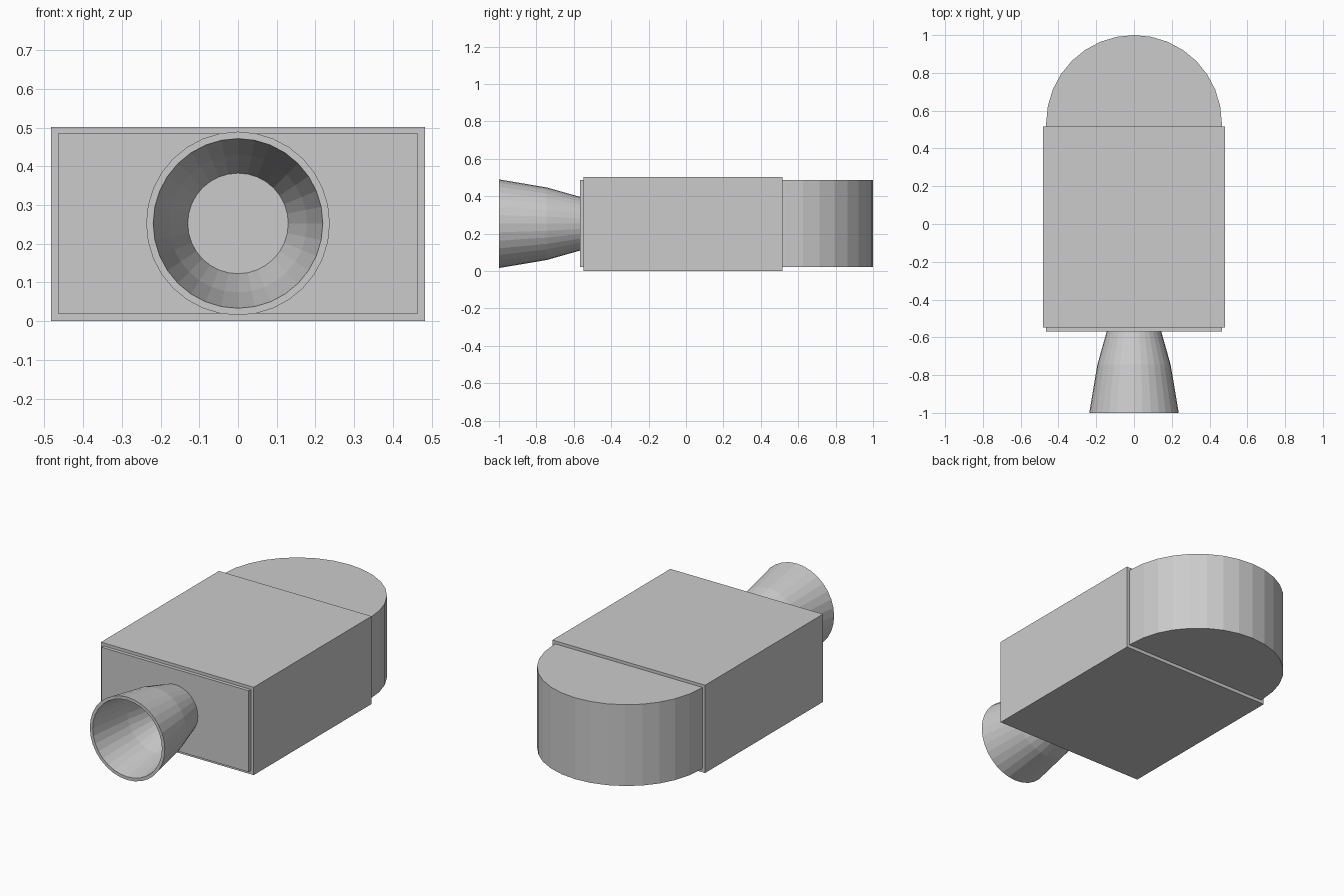
import bpy, bmesh, math

if "Cube" in bpy.data.objects:
    bpy.data.objects.remove(bpy.data.objects["Cube"])

ZC = 0.2525


def new_object(name, bm):
    bmesh.ops.recalc_face_normals(bm, faces=bm.faces)
    mesh = bpy.data.meshes.new(name)
    bm.to_mesh(mesh)
    bm.free()
    obj = bpy.data.objects.new(name, mesh)
    bpy.context.collection.objects.link(obj)
    return obj


def prism(name, outline, z0, z1):
    """Extrude an xy outline from z0 up to z1."""
    bm = bmesh.new()
    face = bm.faces.new([bm.verts.new((x, y, z0)) for x, y in outline])
    ext = bmesh.ops.extrude_face_region(bm, geom=[face])
    top = [v for v in ext["geom"] if isinstance(v, bmesh.types.BMVert)]
    bmesh.ops.translate(bm, verts=top, vec=(0, 0, z1 - z0))
    return new_object(name, bm)


def lathe_y(name, profile, sides):
    """Revolve a closed (radius, y) profile around the horizontal axis."""
    bm = bmesh.new()
    rings = []
    for r, y in profile:
        angles = [2 * math.pi * i / sides for i in range(sides)]
        rings.append([bm.verts.new((r * math.sin(a), y, ZC + r * math.cos(a)))
                      for a in angles])
    for a, b in zip(rings, rings[1:] + rings[:1]):
        for i in range(sides):
            j = (i + 1) % sides
            bm.faces.new((a[i], a[j], b[j], b[i]))
    return new_object(name, bm)


# Inner body: flat front, half-round back
R = 0.465
arc = [(R * math.cos(math.pi * i / 16), 1 - R + R * math.sin(math.pi * i / 16))
       for i in range(17)]
prism("inner_body", [(-R, -0.568), (R, -0.568)] + arc, 0.02, 0.485)

# Outer box sleeve around the middle
W = 0.483
prism("outer_sleeve", [(-W, -0.548), (W, -0.548), (W, 0.517), (-W, 0.517)], 0, 0.502)

# Flared hollow nozzle at the front
lathe_y("nozzle", [(0.143, -0.565), (0.194, -0.745), (0.237, -1.0),
                   (0.219, -1.0), (0.178, -0.745), (0.129, -0.565)], 32)
